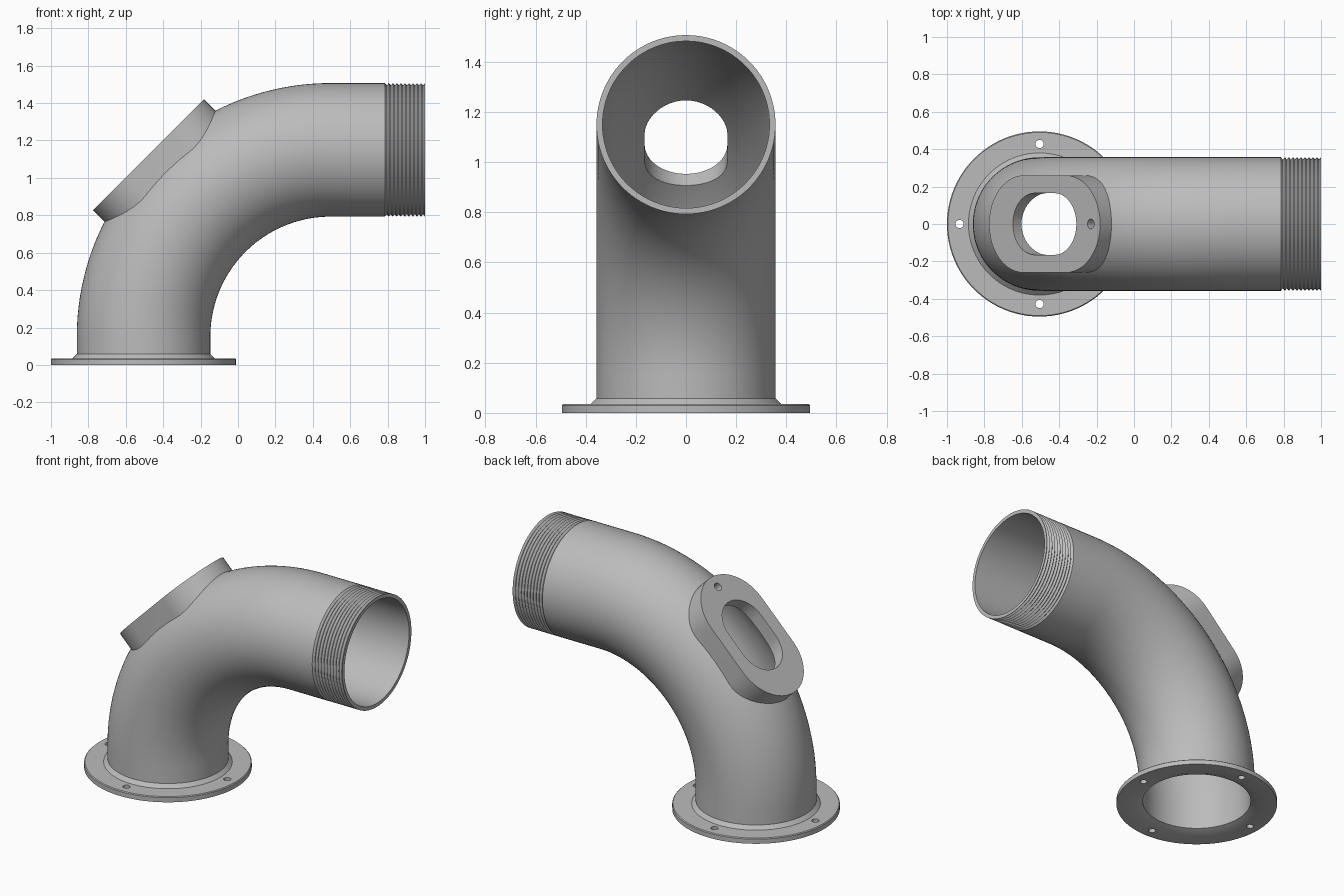
import bpy, bmesh
from math import sin, cos, pi, radians
from mathutils import Vector, Matrix

cube = bpy.data.objects.get("Cube")
if cube:
    bpy.data.objects.remove(cube)

BASE_X, AXIS_Z = -0.505, 1.15      # upright and horizontal pipe axes
BEND = Vector((0.495, 0, 0.15))    # centre of the bend, radius 1
OUTER, INNER, MID = 0.357, 0.333, 0.345
SIDES = 96

metal = bpy.data.materials.new("grey metal")
metal.use_nodes = True
GREY = (0.5, 0.5, 0.5, 1)
metal.diffuse_color = GREY
metal.node_tree.nodes["Principled BSDF"].inputs["Base Color"].default_value = GREY


def finish(name, bm):
    bmesh.ops.recalc_face_normals(bm, faces=bm.faces)
    mesh = bpy.data.meshes.new(name)
    bm.to_mesh(mesh)
    bm.free()
    mesh.materials.append(metal)
    obj = bpy.data.objects.new(name, mesh)
    bpy.context.collection.objects.link(obj)
    return obj


def sweep(name, stations, hollow=True):
    """Skin rings of (centre, bend angle, radius); hollow joins last to first."""
    bm = bmesh.new()
    rings = []
    for centre, angle, r in stations:
        up = Vector((-cos(angle), 0, sin(angle)))
        side = Vector((0, 1, 0))
        rings.append([bm.verts.new(centre + r * (cos(t) * side + sin(t) * up))
                      for t in (2 * pi * i / SIDES for i in range(SIDES))])
    pairs = list(zip(rings, rings[1:]))
    if hollow:
        pairs.append((rings[-1], rings[0]))
    else:
        bm.faces.new(rings[0])
        bm.faces.new(rings[-1])
    for a, b in pairs:
        for i in range(SIDES):
            j = (i + 1) % SIDES
            bm.faces.new((a[i], a[j], b[j], b[i]))
    return finish(name, bm)


def slot_prism(name, matrix, half_straight, radius, top, bottom, steps=24):
    """Upright prism with a round-ended outline; zero straight gives a cylinder."""
    bm = bmesh.new()
    outline = []
    for sign in (1, -1):
        for i in range(steps + (1 if half_straight else 0)):
            t = -pi / 2 + pi * i / steps
            outline.append((sign * (half_straight + radius * cos(t)), sign * radius * sin(t)))
    verts = [bm.verts.new(matrix @ Vector((x, y, bottom))) for x, y in outline]
    base = bm.faces.new(verts)
    lid = bmesh.ops.extrude_face_region(bm, geom=[base])["geom"]
    shift = matrix.to_3x3() @ Vector((0, 0, top - bottom))
    bmesh.ops.translate(bm, vec=shift,
                        verts=[v for v in lid if isinstance(v, bmesh.types.BMVert)])
    return finish(name, bm)


def cut(obj, cutter):
    cutter.hide_render = True
    mod = obj.modifiers.new("cut", 'BOOLEAN')
    mod.operation, mod.solver, mod.object = 'DIFFERENCE', 'EXACT', cutter
    bpy.context.view_layer.objects.active = obj
    bpy.ops.object.modifier_apply(modifier=mod.name)


def upright(z, r):
    return (Vector((BASE_X, 0, z)), 0, r)


def level(x, r):
    return (Vector((x, 0, AXIS_Z)), pi / 2, r)


def elbow_path(r, start, end, steps=40):
    arc = [(BEND + Vector((-cos(a), 0, sin(a))), a, r)
           for a in (pi / 2 * i / steps for i in range(steps + 1))]
    return [upright(start, r)] + arc + [level(end, r)]


# Curved pipe
WELD_TOP, THREAD_X = 0.058, 0.785
pipe = sweep("elbow_pipe", elbow_path(OUTER, WELD_TOP, THREAD_X)
             + elbow_path(INNER, WELD_TOP, THREAD_X)[::-1])

# Mounting flange with weld fillet, countersunk mouth and four bolt holes
flange = sweep("base_flange", [upright(z, r) for r, z in (
    (INNER, WELD_TOP), (INNER, 0.02), (0.385, 0), (0.495, 0), (0.495, 0.03),
    (0.49, 0.035), (0.38, 0.035), (OUTER, WELD_TOP))])
cutters = []
for k in range(4):
    a = k * pi / 2
    place = Matrix.Translation((BASE_X + 0.428 * cos(a), 0.428 * sin(a), 0))
    cutters.append(slot_prism("bolt_hole_cutter", place, 0, 0.022, 0.1, -0.1))
    cut(flange, cutters[-1])

# Threaded end
TURNS = 10
pitch = (1 - THREAD_X) / TURNS
ridges = [level(THREAD_X + pitch * i / 2, OUTER - 0.012 * (i % 2))
          for i in range(2 * TURNS + 1)]
thread = sweep("threaded_end", ridges + [level(1, INNER), level(THREAD_X, INNER)])

# Sloping port boss on the outside of the bend
face_centre = BEND + 1.376 * Vector((-cos(pi / 4), 0, sin(pi / 4)))
tilt = Matrix.Translation(face_centre) @ Matrix.Rotation(radians(-45), 4, 'Y')
boss = slot_prism("port_boss", tilt, 0.16, 0.26, 0, -0.18)
core = sweep("core_cutter", elbow_path(MID, -0.1, 1.1), hollow=False)
port = slot_prism("port_cutter", tilt, 0.075, 0.165, 0.1, -0.4)
screw = slot_prism("screw_hole_cutter", tilt @ Matrix.Translation((0.35, 0, 0)),
                   0, 0.026, 0.05, -0.07)
for cutter in (core, port, screw):
    cut(boss, cutter)
cut(pipe, port)
cutters += [core, port, screw]

for cutter in cutters:
    bpy.data.objects.remove(cutter)

# Smooth curved walls, crisp rims
bpy.ops.object.select_all(action='DESELECT')
for part in (pipe, flange, thread, boss):
    part.select_set(True)
bpy.context.view_layer.objects.active = pipe
bpy.ops.object.shade_smooth_by_angle(angle=radians(30))
